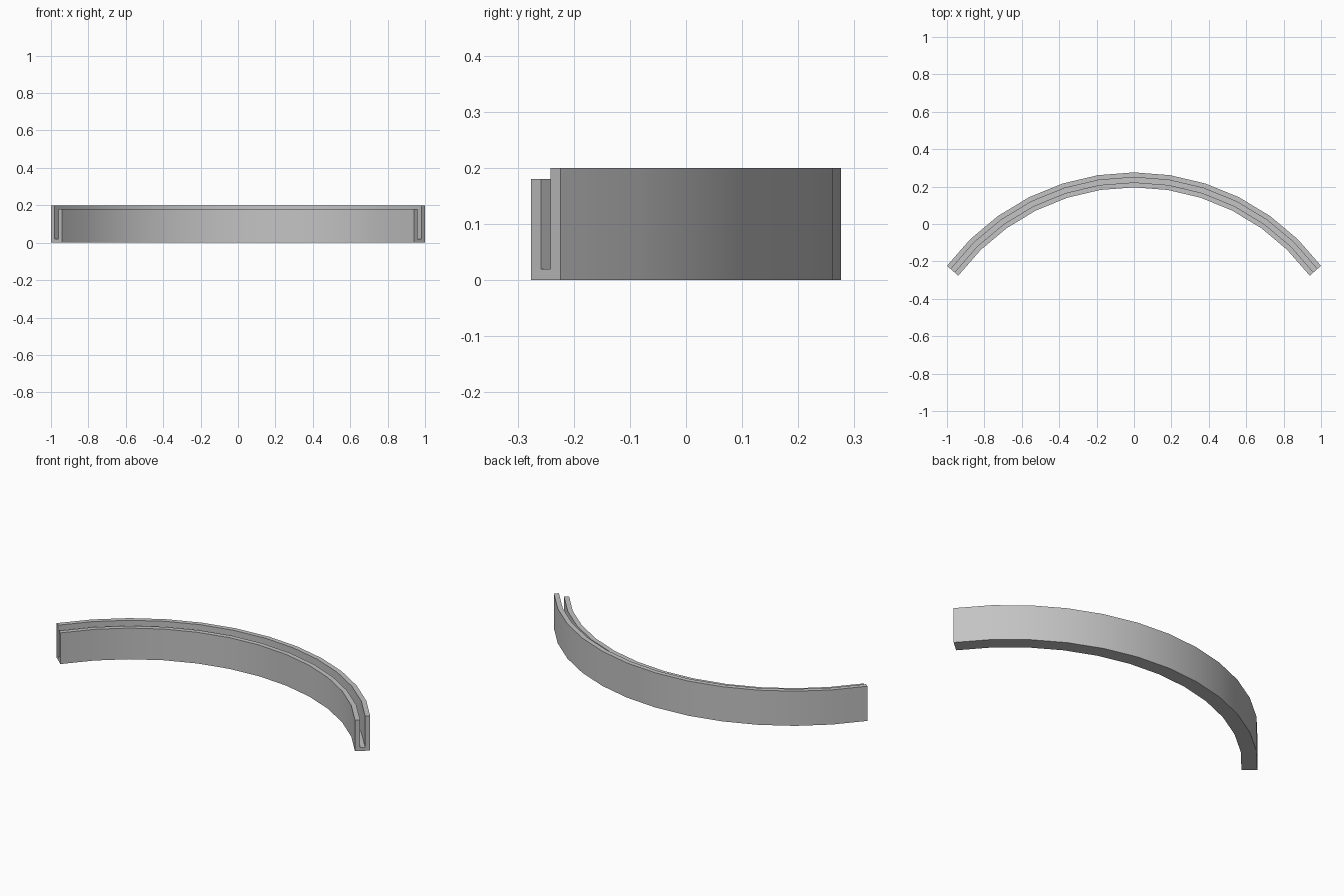
import bpy
import bmesh
from math import asin, sin, cos

cube = bpy.data.objects.get("Cube")
if cube:
    bpy.data.objects.remove(cube, do_unlink=True)

# Dimensions of the arched rail
RADIUS, CENTRE_Y = 1.211, -0.975
HALF_ANGLE = asin(0.801)
SEGMENTS = 12
HALF, SLOT = 0.04, 0.04 / 3
FLOOR, INNER_TOP, OUTER_TOP = 0.02, 0.18, 0.2

# Channel cross-section: (offset outwards, height)
profile = [(-HALF, 0), (HALF, 0), (HALF, OUTER_TOP), (SLOT, OUTER_TOP),
           (SLOT, FLOOR), (-SLOT, FLOOR), (-SLOT, INNER_TOP), (-HALF, INNER_TOP)]

# Sweep the section along the arc, ends square to the last segments
bm = bmesh.new()
step = 2 * HALF_ANGLE / SEGMENTS
rings = []
for i in range(SEGMENTS + 1):
    a = -HALF_ANGLE + i * step
    n = a + step / 2 if i == 0 else a - step / 2 if i == SEGMENTS else a
    rings.append([bm.verts.new((RADIUS * sin(a) + d * sin(n),
                                CENTRE_Y + RADIUS * cos(a) + d * cos(n), z))
                  for d, z in profile])
for a, b in zip(rings, rings[1:]):
    for j in range(len(profile)):
        k = (j + 1) % len(profile)
        bm.faces.new((a[j], a[k], b[k], b[j]))
bm.faces.new(rings[0])
bm.faces.new(reversed(rings[-1]))
bmesh.ops.recalc_face_normals(bm, faces=bm.faces)

mesh = bpy.data.meshes.new("curved_slotted_rail")
bm.to_mesh(mesh)
bm.free()
rail = bpy.data.objects.new("curved_slotted_rail", mesh)
bpy.context.collection.objects.link(rail)

# Plain grey material
grey = bpy.data.materials.new("light grey")
grey.use_nodes = True
colour = (0.55, 0.55, 0.55, 1)
grey.diffuse_color = colour
grey.node_tree.nodes["Principled BSDF"].inputs["Base Color"].default_value = colour
mesh.materials.append(grey)

# Smooth along the arc, crisp at the section corners
bpy.ops.object.select_all(action="DESELECT")
rail.select_set(True)
bpy.context.view_layer.objects.active = rail
bpy.ops.object.shade_smooth_by_angle()
